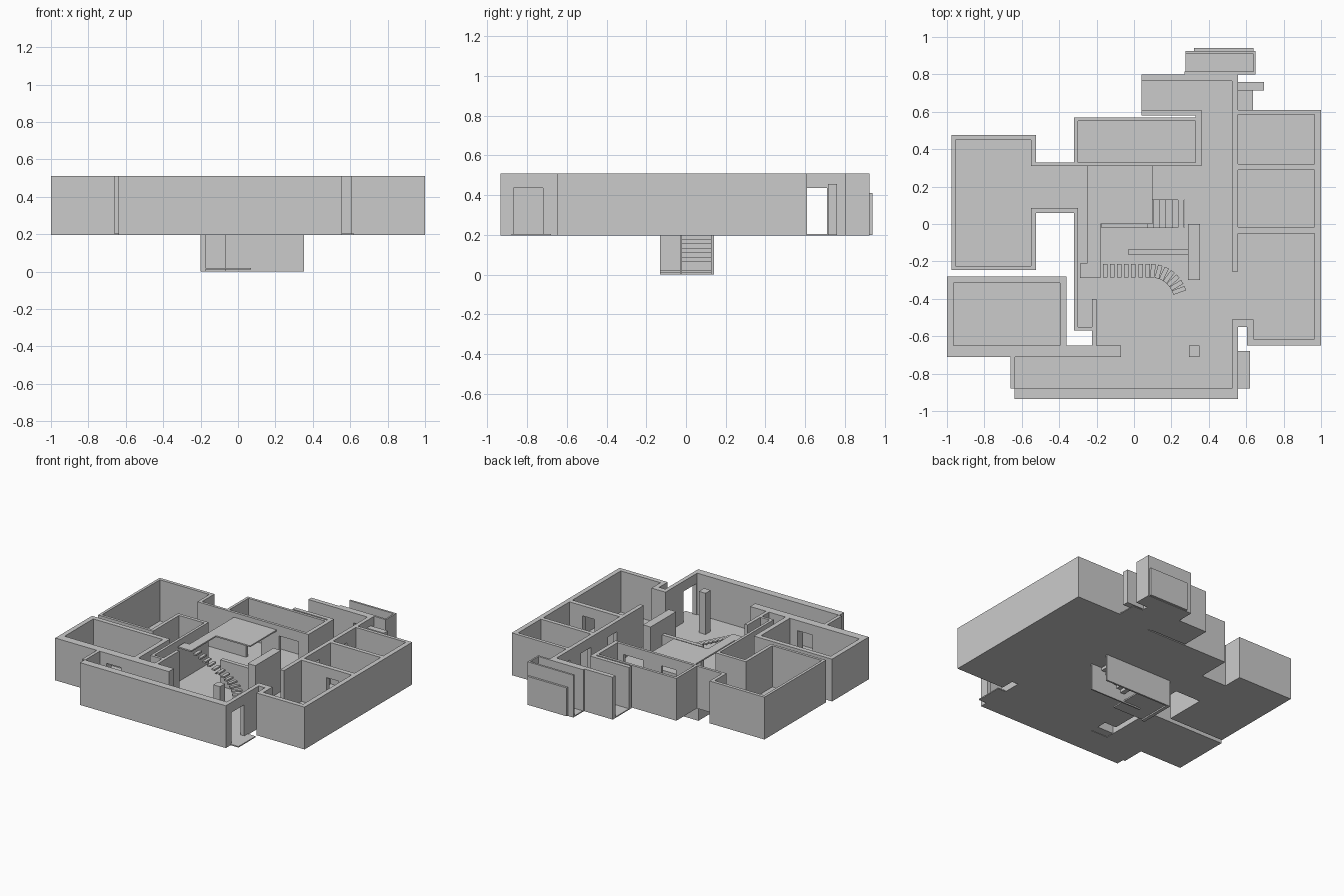
import bpy, bmesh, math
from mathutils import Matrix, Vector

F, T, DOOR = 0.205, 0.51, 0.435   # floor level, wall top, door head


def part(name, boxes):
    """One object from boxes (x0, x1, y0, y1, z0, z1[, rotation])."""
    bm = bmesh.new()
    for b in boxes:
        x0, x1, y0, y1, z0, z1 = b[:6]
        rot = b[6] if len(b) > 6 else 0
        m = (Matrix.Translation(((x0 + x1) / 2, (y0 + y1) / 2, (z0 + z1) / 2))
             @ Matrix.Rotation(rot, 4, 'Z')
             @ Matrix.Diagonal((x1 - x0, y1 - y0, z1 - z0, 1)))
        bmesh.ops.create_cube(bm, size=1, matrix=m)
    me = bpy.data.meshes.new(name)
    bm.to_mesh(me)
    bm.free()
    ob = bpy.data.objects.new(name, me)
    bpy.context.collection.objects.link(ob)
    return ob


def wall(x0, x1, y0, y1, doors=(), top=T):
    """Boxes of a straight wall; doors are (start, end) along its long axis."""
    along_x = (x1 - x0) > (y1 - y0)
    a, end = (x0, x1) if along_x else (y0, y1)

    def seg(s, e, z0):
        return (s, e, y0, y1, z0, top) if along_x else (x0, x1, s, e, z0, top)
    out = []
    for s, e in doors:
        if s > a:
            out.append(seg(a, s, 0.2))
        out.append(seg(s, e, DOOR))
        a = e
    if end > a:
        out.append(seg(a, end, 0.2))
    return out


# floor slab, pieced around the stairwell
floor = [
    (-.975, -.525, -.245, .475), (-.525, -.32, .06, .33),
    (-1, -.36, -.71, -.28), (-.64, .555, -.935, -.71), (-.225, .555, -.71, -.55),
    (-.32, .555, -.57, -.02), (-.32, -.175, -.02, .13), (.27, .555, -.02, .13),
    (-.32, .555, .13, .57), (.36, .555, .57, .8), (.04, .36, .58, .8),
    (.555, 1, -.55, .61), (.605, 1, -.65, -.55),
    (.275, .65, .8, .925), (.555, .635, .61, .75), (.555, .62, -.88, -.68)]
part("floor_slab", [(*r, 0.197, F) for r in floor])

# left back room and its passage
part("left_back_room_walls",
     wall(-.975, -.525, .45, .475) + wall(-.975, -.525, -.245, -.225)
     + wall(-.975, -.955, -.225, .45) + wall(-.55, -.525, -.225, .085)
     + wall(-.55, -.525, .31, .45)
     + wall(-.525, -.30, .31, .33) + wall(-.525, -.32, .06, .085))

# left front room
part("left_front_room_walls",
     wall(-1, -.07, -.71, -.65, [(-.58, -.46)]) + wall(-1, -.36, -.315, -.28)
     + wall(-1, -.965, -.65, -.315) + wall(-.395, -.36, -.65, -.315))

# hall west side
part("hall_walls",
     wall(-.32, -.30, -.57, .085) + wall(-.30, -.2, -.57, -.55)
     + wall(-.225, -.2, -.65, -.40))

# entrance corridor along the front
part("entrance_walls",
     wall(-.64, .555, -.935, -.88) + wall(-.66, -.635, -.88, -.71)
     + wall(.525, .555, -.88, -.51, [(-.87, -.72)]))

# right wing with three rooms
part("right_wing_walls",
     wall(.965, 1, -.65, .61) + wall(.555, .965, .585, .61)
     + wall(.555, .965, .29, .32) + wall(.555, .965, -.05, -.015, [(.76, .86)])
     + wall(.605, .965, -.65, -.615) + wall(.605, .64, -.615, -.51)
     + wall(.555, .605, -.55, -.51)
     + wall(.525, .555, -.255, .80, [(.06, .16), (.36, .48), (.61, .71)]))

# back room
part("back_room_walls",
     wall(-.32, .36, .55, .57) + wall(-.32, -.30, .31, .55)
     + wall(.33, .36, .31, .61)
     + wall(-.30, .33, .31, .33, [(-.15, -.03), (.12, .28)]))

# back passage and porch
part("back_passage_walls",
     wall(.04, .555, .765, .80, [(.41, .52)]) + wall(.04, .36, .58, .61))
part("porch_walls",
     wall(.275, .65, .91, .925) + wall(.27, .65, .80, .815, [(.41, .52)])
     + wall(.638, .65, .815, .91))
part("porch_panel", [(.32, .64, .925, .94, .2, .41)])
part("side_pier", [(.555, .695, .715, .76, .2, .455)])

# interior blocks
part("column", [(.295, .35, -.71, -.65, .2, T)])
part("central_pier", [(.29, .352, -.30, 0, .2, T)])
part("half_wall", [(-.03, .29, -.165, -.135, .2, .40)])

# upper landing reached by the curved stair
part("upper_landing", [(-.25, .10, 0, .31, .465, .475),
                       (-.25, -.18, -.21, 0, .465, .475),
                       (-.29, -.18, -.29, -.21, .465, .475)])

# floating treads: straight flight, then a quarter turn
spots = [(-.155 + i * .038, -.25, 0) for i in range(7)]
for i in range(7):
    a = math.radians(86 - i * 11)
    spots.append((.09 + .16 * math.cos(a), -.41 + .16 * math.sin(a), a - math.pi / 2))
treads = []
for i, (x, y, r) in enumerate(spots):
    z = .45 - i * .0175
    treads.append((x - .012, x + .012, y - .036, y + .036, z - .006, z + .006, r))
part("curved_stair_treads", treads)

# basement stairwell
part("basement_walls", [(-.20, .352, .127, .14, 0, .2),
                        (-.20, -.175, -.13, .127, 0, .2),
                        (-.07, .352, -.03, -.02, 0, .2)])
part("basement_floor", [(-.175, .07, -.13, .127, .01, .02)])
part("basement_steps", [(.235 - i * .033, .268 - i * .033, -.02, .127,
                         .175 - i * .022, .197 - i * .022) for i in range(6)])
